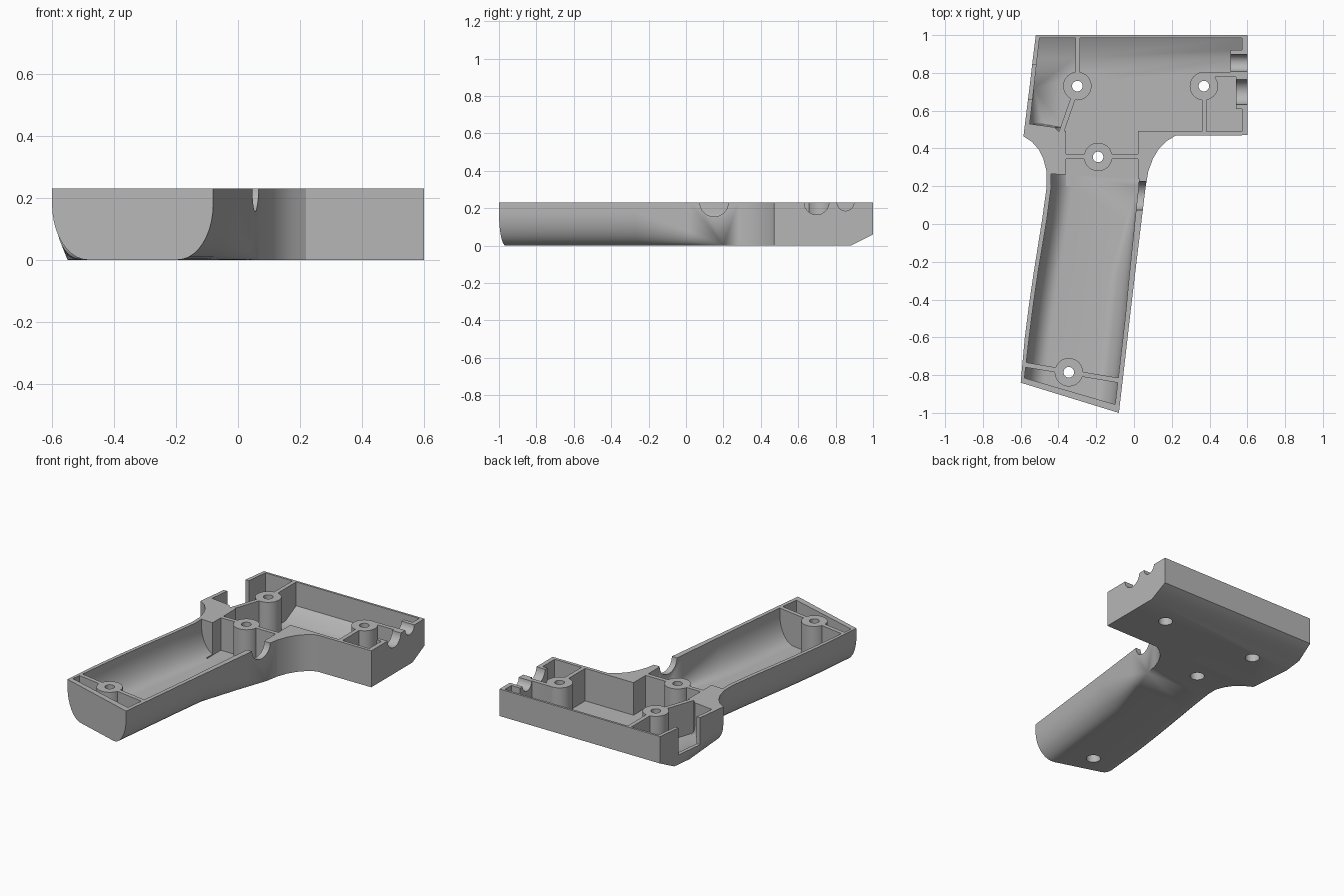
import bpy, bmesh, math
from mathutils import Vector, Matrix

if "Cube" in bpy.data.objects:
    bpy.data.objects.remove(bpy.data.objects["Cube"])

TOP, HIGH, FLOOR = 0.23, 0.35, 0.025


def make_object(name, bm):
    bmesh.ops.remove_doubles(bm, verts=bm.verts, dist=1e-4)
    bmesh.ops.recalc_face_normals(bm, faces=bm.faces)
    mesh = bpy.data.meshes.new(name)
    bm.to_mesh(mesh)
    bm.free()
    ob = bpy.data.objects.new(name, mesh)
    bpy.context.collection.objects.link(ob)
    return ob


def loft(name, stations, top, steps=10):
    """Skin of sections: left x, y, right x, y, left round, right round, base z."""
    bm = bmesh.new()
    rings = []
    for lx, ly, rx, ry, rl, rr, base in stations:
        left, right = Vector((lx, ly, 0)), Vector((rx, ry, 0))
        along = (right - left).normalized()
        ring = [left + Vector((0, 0, top))]
        arc = [math.pi / 2 * i / steps for i in range(steps + 1)]
        for a in arc:
            ring.append(left + along * rl * (1 - math.cos(a))
                        + Vector((0, 0, base + 1.5 * rl * (1 - math.sin(a)))))
        for a in reversed(arc):
            ring.append(right - along * rr * (1 - math.cos(a))
                        + Vector((0, 0, base + 1.5 * rr * (1 - math.sin(a)))))
        ring.append(right + Vector((0, 0, top)))
        rings.append([bm.verts.new(p) for p in ring])
    for a, b in zip(rings, rings[1:]):
        for i in range(len(a)):
            j = (i + 1) % len(a)
            bm.faces.new((a[i], a[j], b[j], b[i]))
    bm.faces.new(rings[0])
    bm.faces.new(rings[-1])
    return make_object(name, bm)


def box(name, x0, x1, y0, y1, z0=-0.1, z1=0.45):
    bm = bmesh.new()
    bmesh.ops.create_cube(bm, size=1)
    bmesh.ops.scale(bm, vec=(x1 - x0, y1 - y0, z1 - z0), verts=bm.verts)
    bmesh.ops.translate(bm, vec=((x0 + x1) / 2, (y0 + y1) / 2, (z0 + z1) / 2), verts=bm.verts)
    return make_object(name, bm)


def bar(name, start, end, width=0.026):
    a, b = Vector(start), Vector(end)
    d = b - a
    ob = box(name, 0, d.length, -width / 2, width / 2)
    ob.data.transform(Matrix.Translation((a.x, a.y, 0))
                      @ Matrix.Rotation(math.atan2(d.y, d.x), 4, 'Z'))
    return ob


def rod(name, r, centre, depth, axis='Z', sides=40):
    bm = bmesh.new()
    turn = Matrix.Rotation(math.pi / 2, 4, 'Y') if axis == 'X' else Matrix()
    bmesh.ops.create_cone(bm, cap_ends=True, segments=sides, radius1=r, radius2=r,
                          depth=depth, matrix=Matrix.Translation(centre) @ turn)
    return make_object(name, bm)


def combine(target, other, operation):
    mod = target.modifiers.new("cut", 'BOOLEAN')
    mod.operation, mod.solver, mod.object = operation, 'EXACT', other
    bpy.context.view_layer.objects.active = target
    bpy.ops.object.modifier_apply(modifier=mod.name)
    bpy.data.objects.remove(other)


# Outer body: rounded grip, flared neck and head with a chamfered back
shell = loft("handle_half_shell", [
    (-.60, -.84, -.08, -1.0, .12, .12, 0),
    (-.578, -.6, -.045, -.7, .12, .12, 0),
    (-.555, -.42, -.02, -.48, .12, .12, 0),
    (-.53, -.25, .005, -.27, .12, .12, 0),
    (-.487, .02, .04, .02, .12, .05, 0),
    (-.462, .2, .062, .2, .12, 0, 0),
    (-.463, .28, .076, .28, .12, 0, 0),
    (-.48, .345, .1, .345, .11, 0, 0),
    (-.505, .395, .13, .395, .1, 0, 0),
    (-.54, .435, .17, .437, .09, 0, 0),
    (-.585, .464, .22, .468, .08, 0, 0),
    (-.585, .467, .6, .47, .08, 0, 0),
    (-.55, .75, .6, .75, 0, 0, 0),
    (-.535, .88, .6, .88, 0, 0, 0),
    (-.52, 1.0, .6, 1.0, 0, 0, .06)], TOP)

# Hollow of the grip, the neck channel and the head
hollow = loft("grip_hollow", [
    (-.58, -.815, -.1, -.955, .11, .11, FLOOR),
    (-.555, -.6, -.07, -.7, .11, .11, FLOOR),
    (-.532, -.42, -.045, -.48, .11, .11, FLOOR),
    (-.507, -.25, -.025, -.27, .11, .11, FLOOR),
    (-.462, .02, .005, .02, .11, .05, FLOOR),
    (-.438, .2, .024, .2, .11, 0, FLOOR),
    (-.44, .265, .026, .24, .11, 0, FLOOR)], HIGH)
combine(hollow, box("neck_hollow", -.36, .022, .2, .55, FLOOR, HIGH), 'UNION')
combine(hollow, loft("head_hollow", [
    (-.4, .492, .572, .49, 0, 0, FLOOR),
    (-.42, .512, .572, .512, .04, 0, FLOOR),
    (-.552, .53, .572, .53, .075, 0, FLOOR),
    (-.53, .72, .572, .72, 0, 0, FLOOR),
    (-.512, .88, .572, .88, 0, 0, FLOOR),
    (-.5, .986, .572, .986, 0, 0, .08)], HIGH), 'UNION')

# Screw bosses, ribs and socket blocks stay standing inside the hollow
bosses = [(-.3, .73), (.37, .73), (-.19, .355), (-.345, -.785)]
for x, y in bosses:
    combine(hollow, rod("boss", .075, (x, y, .15), .6), 'DIFFERENCE')
for start, end in [((-.298, .73), (-.298, 1.05)), ((-.3, .73), (-.39, .47)),
                   ((.372, .73), (.372, .45)), ((-.4, .357), (.06, .357)),
                   ((-.62, -.738), (-.05, -.833)), ((.37, .791), (.62, .791))]:
    combine(hollow, bar("rib", start, end), 'DIFFERENCE')
combine(hollow, box("small_socket_block", .51, .62, .785, .922), 'DIFFERENCE')
combine(hollow, box("large_socket_block", .54, .62, .61, .785), 'DIFFERENCE')
combine(shell, hollow, 'DIFFERENCE')

# Screw holes with wider recesses below
for x, y in bosses:
    combine(shell, rod("screw_hole", .028, (x, y, .15), .6), 'DIFFERENCE')
    combine(shell, rod("screw_recess", .042, (x, y, 0), .2), 'DIFFERENCE')

# Half-round cable and trigger notches, and the window in the rear wall
for x, y, r, length in [(.58, .698, .066, .2), (.58, .853, .045, .2), (.05, .15, .076, .14)]:
    combine(shell, rod("notch", r, (x, y, TOP + .001), length, 'X'), 'DIFFERENCE')
combine(shell, box("window", -.65, -.505, .66, .845, .06, HIGH), 'DIFFERENCE')

# Grey plastic
grey = bpy.data.materials.new("grey_plastic")
grey.use_nodes = True
colour = (.47, .47, .47, 1)
grey.diffuse_color = colour
grey.node_tree.nodes["Principled BSDF"].inputs["Base Color"].default_value = colour
shell.data.materials.clear()
shell.data.materials.append(grey)
for face in shell.data.polygons:
    face.material_index = 0

bpy.ops.object.select_all(action='DESELECT')
shell.select_set(True)
bpy.context.view_layer.objects.active = shell
bpy.ops.object.shade_smooth_by_angle(angle=math.radians(28))
